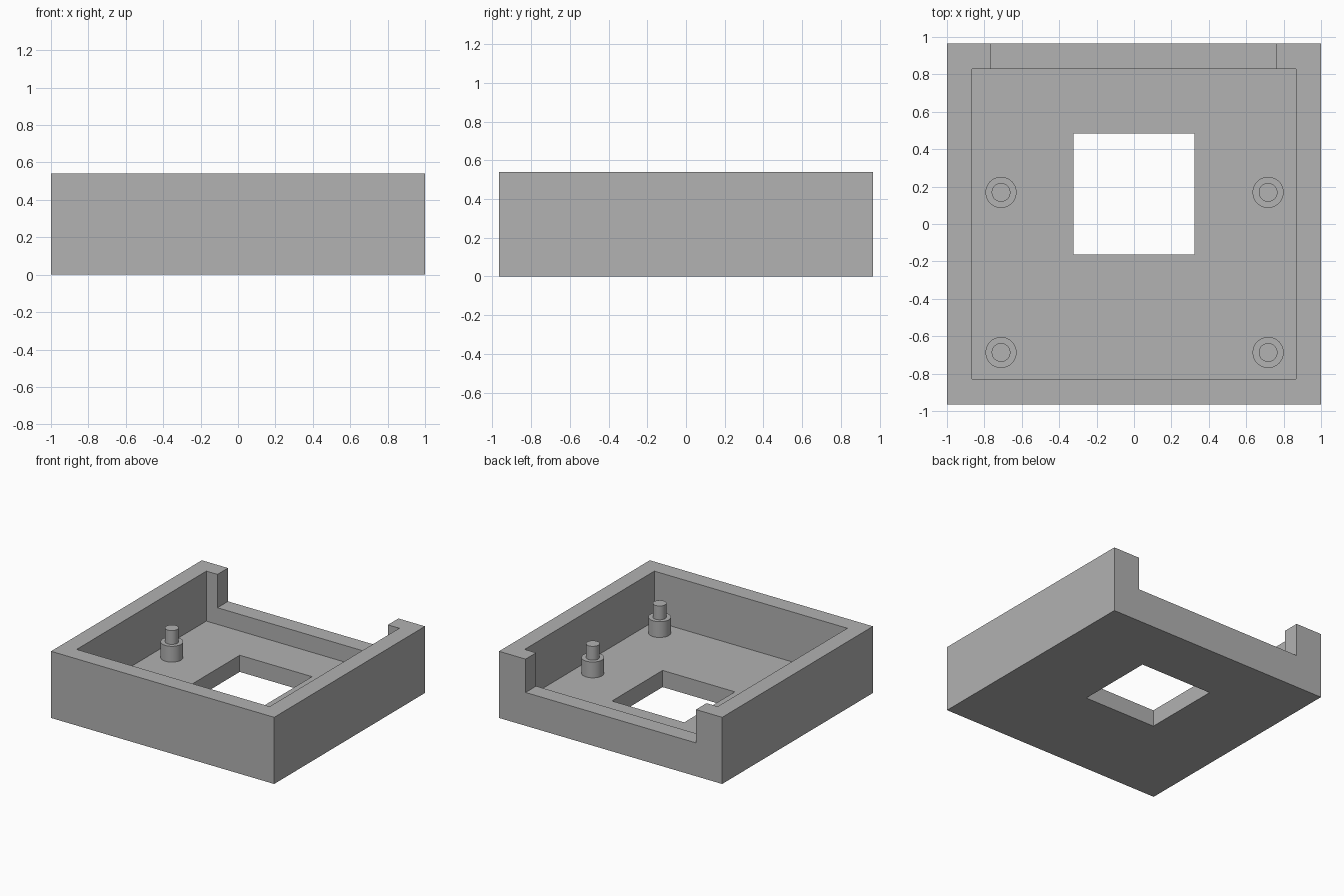
import bpy
import bmesh
import math
from mathutils import Matrix, Vector

cube = bpy.data.objects.get("Cube")
if cube:
    bpy.data.objects.remove(cube, do_unlink=True)

WIDTH, DEPTH, HEIGHT = 2.0, 1.93, 0.54
WALL = 0.135
FLOOR = 0.135

grey = bpy.data.materials.new("plain grey")
grey.use_nodes = True
colour = (0.445, 0.445, 0.445, 1)
grey.diffuse_color = colour
grey.node_tree.nodes["Principled BSDF"].inputs["Base Color"].default_value = colour


def add_object(name, bm):
    mesh = bpy.data.meshes.new(name)
    bm.to_mesh(mesh)
    bm.free()
    mesh.materials.append(grey)
    obj = bpy.data.objects.new(name, mesh)
    bpy.context.collection.objects.link(obj)
    return obj


def box(name, low, high):
    low, high = Vector(low), Vector(high)
    bm = bmesh.new()
    place = Matrix.Translation((low + high) / 2) @ Matrix.Diagonal((*(high - low), 1))
    bmesh.ops.create_cube(bm, size=1, matrix=place)
    return add_object(name, bm)


def cut(target, cutter):
    cutter.hide_render = True
    mod = target.modifiers.new(cutter.name, "BOOLEAN")
    mod.operation = "DIFFERENCE"
    mod.solver = "EXACT"
    mod.object = cutter
    bpy.context.view_layer.objects.active = target
    bpy.ops.object.modifier_apply(modifier=mod.name)
    bpy.data.objects.remove(cutter, do_unlink=True)


# Open tray with a hollow, a square floor opening and a lowered back wall
x, y = WIDTH / 2, DEPTH / 2
tray = box("tray", (-x, -y, 0), (x, y, HEIGHT))
cut(tray, box("hollow", (WALL - x, WALL - y, FLOOR), (x - WALL, y - WALL, 1)))
cut(tray, box("floor_opening", (-0.324, -0.163, -1), (0.324, 0.485, 1)))
cut(tray, box("back_notch", (-0.765, y - WALL - 0.1, 0.27), (0.762, y + 0.1, 1)))


# Stepped mounting posts, turned from a profile
def post(name, px, py):
    bm = bmesh.new()
    profile = [(0, FLOOR - 0.01), (0.083, FLOOR - 0.01), (0.083, 0.263),
               (0.05, 0.263), (0.05, 0.375), (0, 0.375)]
    verts = [bm.verts.new((r, 0, z)) for r, z in profile]
    edges = [bm.edges.new(pair) for pair in zip(verts, verts[1:])]
    bmesh.ops.spin(bm, geom=verts + edges, cent=(0, 0, 0), axis=(0, 0, 1),
                   angle=math.tau, steps=48, use_merge=True)
    bmesh.ops.remove_doubles(bm, verts=bm.verts, dist=1e-4)
    bmesh.ops.recalc_face_normals(bm, faces=bm.faces)
    obj = add_object(name, bm)
    obj.location = (px, py, 0)
    bpy.ops.object.select_all(action="DESELECT")
    obj.select_set(True)
    bpy.context.view_layer.objects.active = obj
    bpy.ops.object.shade_smooth_by_angle(angle=math.radians(30))


for side, px in (("right", -0.711), ("left", 0.717)):
    for end, py in (("front", -0.687), ("back", 0.169)):
        post(f"{end}_{side}_post", px, py)
